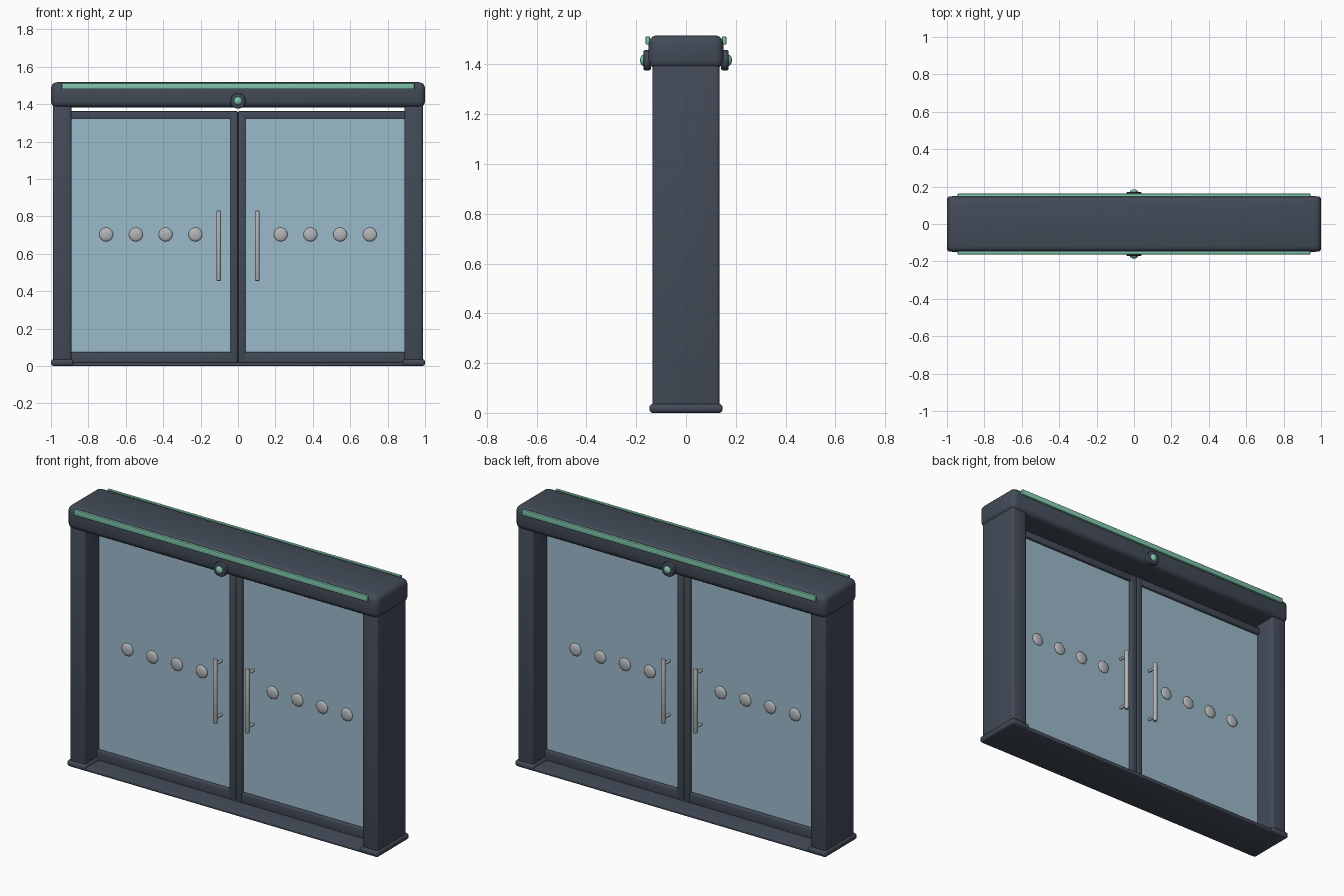
import bpy
import math

cube = bpy.data.objects.get("Cube")
if cube:
    bpy.data.objects.remove(cube, do_unlink=True)


def material(name, r, g, b):
    m = bpy.data.materials.new(name)
    m.use_nodes = True
    m.diffuse_color = (r, g, b, 1)
    m.node_tree.nodes["Principled BSDF"].inputs["Base Color"].default_value = (r, g, b, 1)
    return m


FRAME = material("slate frame", 0.056, 0.07, 0.097)
GLASS = material("pale blue glass", 0.33, 0.49, 0.60)
MINT = material("mint light", 0.21, 0.56, 0.41)
STEEL = material("brushed steel", 0.45, 0.46, 0.48)


def finish(name, mat, bevel=0, segments=3):
    ob = bpy.context.object
    ob.name = name
    ob.data.materials.append(mat)
    bpy.ops.object.transform_apply(location=False, rotation=True, scale=True)
    if bevel:
        mod = ob.modifiers.new("soft edges", "BEVEL")
        mod.width, mod.segments = bevel, segments
        bpy.ops.object.modifier_apply(modifier=mod.name)
    bpy.ops.object.shade_smooth_by_angle(angle=math.radians(35))
    return ob


def box(name, mat, x, y, z, bevel=0):
    """Box from (low, high) ranges on each axis."""
    bpy.ops.mesh.primitive_cube_add(size=1, location=[sum(r) / 2 for r in (x, y, z)])
    bpy.context.object.scale = [r[1] - r[0] for r in (x, y, z)]
    return finish(name, mat, bevel)


def rod(name, mat, radius, length, loc, along_y=False, bevel=0):
    bpy.ops.mesh.primitive_cylinder_add(vertices=24, radius=radius, depth=length, location=loc,
                                        rotation=(math.pi / 2 if along_y else 0, 0, 0))
    return finish(name, mat, bevel, 2)


def dome(name, mat, radius, depth, loc):
    bpy.ops.mesh.primitive_uv_sphere_add(segments=24, ring_count=12, location=loc,
                                         rotation=(math.pi / 2, 0, 0))
    bpy.context.object.scale = (radius, radius, depth)
    return finish(name, mat)


def span(side, a, b):
    return tuple(sorted((side * a, side * b)))


# Header and threshold
box("header", FRAME, (-1, 1), (-0.15, 0.15), (1.383, 1.517), 0.032)
box("threshold", FRAME, (-0.95, 0.95), (-0.14, 0.14), (0, 0.02), 0.005)

for side, label in ((-1, "right"), (1, "left")):
    # Posts and feet
    box(label + "_post", FRAME, span(side, 0.89, 0.99), (-0.135, 0.135), (0.01, 1.41), 0.014)
    box(label + "_foot", FRAME, span(side, 0.88, 1.0), (-0.147, 0.147), (0, 0.036), 0.014)

    # Door leaf
    door = label + "_door_"
    box(door + "glass", GLASS, span(side, 0.03, 0.92), (-0.006, 0.006), (0.05, 1.34))
    box(door + "stile", FRAME, span(side, 0.001, 0.041), (-0.025, 0.025), (0.015, 1.362), 0.006)
    for part, z in (("bottom_rail", (0.015, 0.075)), ("top_rail", (1.322, 1.362))):
        box(door + part, FRAME, span(side, 0.02, 0.92), (-0.024, 0.024), z, 0.006)

    for face, where in ((-1, "front"), (1, "back")):
        # Pull handle on two standoffs
        x = side * 0.103
        rod(f"{door}{where}_handle", STEEL, 0.012, 0.375, (x, face * 0.06, 0.643), bevel=0.004)
        for z in (0.487, 0.799):
            rod(f"{door}{where}_standoff", STEEL, 0.008, 0.06, (x, face * 0.03, z), True)
        # Row of safety dots on the glass
        for i in range(4):
            dome(f"{door}{where}_dot", STEEL, 0.037, 0.012,
                 (side * (0.228 + 0.159 * i), face * 0.008, 0.703))

# Light strips and sensors on both faces of the header
for face, where in ((-1, "front"), (1, "back")):
    box(where + "_light_strip", MINT, (-0.943, 0.943), span(face, 0.145, 0.162), (1.48, 1.512), 0.003)
    rod(where + "_sensor_housing", FRAME, 0.041, 0.03, (0, face * 0.156, 1.417), True, 0.007)
    dome(where + "_sensor_lens", MINT, 0.023, 0.017, (0, face * 0.168, 1.417))
